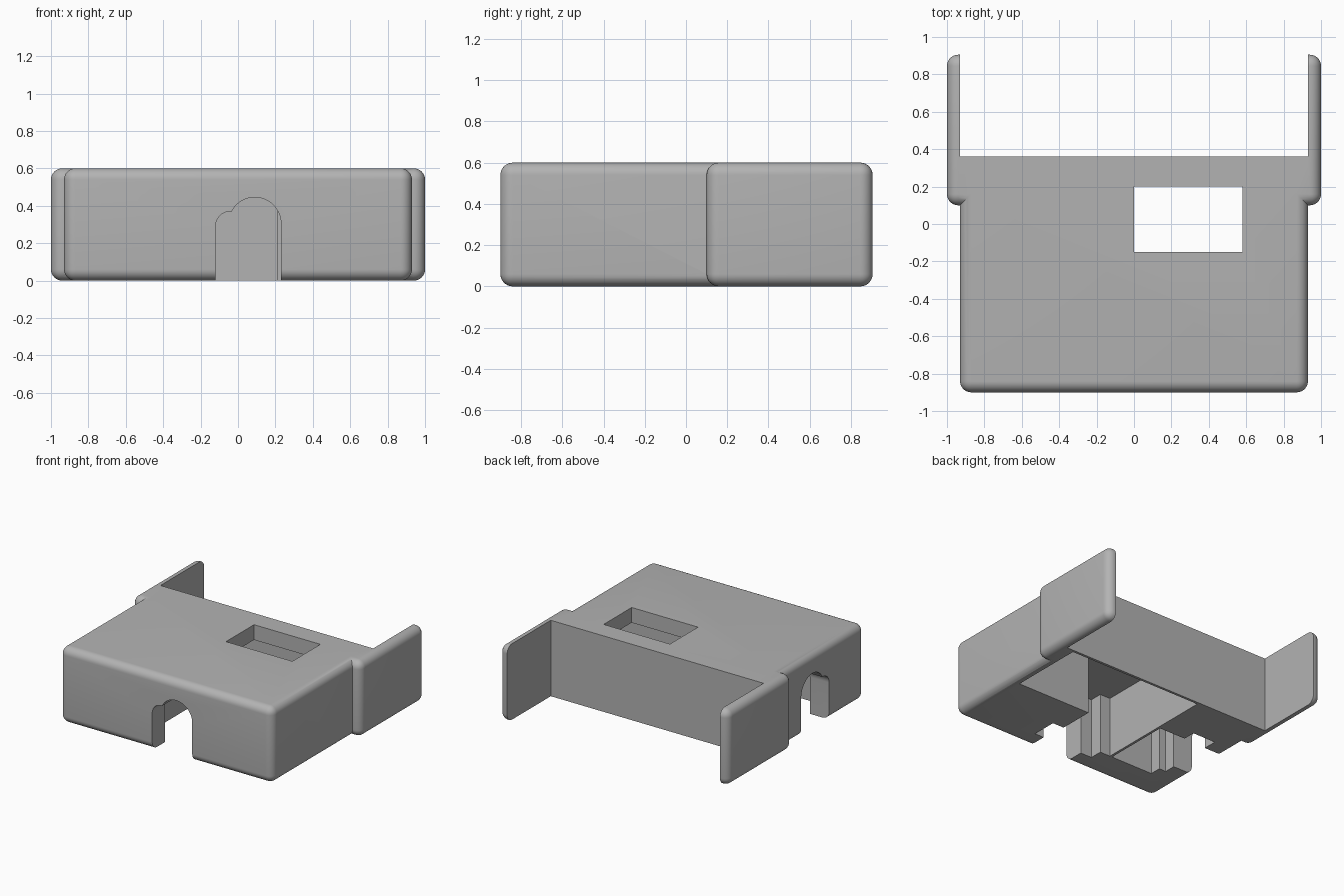
import bpy, bmesh, math
from mathutils import Vector

if "Cube" in bpy.data.objects:
    bpy.data.objects.remove(bpy.data.objects["Cube"], do_unlink=True)

HEIGHT = 0.6
CEILING = 0.48

# One plain grey plastic
grey = bpy.data.materials.new("grey plastic")
grey.use_nodes = True
colour = (0.45, 0.45, 0.45, 1)
grey.diffuse_color = colour
grey.node_tree.nodes["Principled BSDF"].inputs["Base Color"].default_value = colour


def finish(name, bm):
    bmesh.ops.recalc_face_normals(bm, faces=bm.faces)
    mesh = bpy.data.meshes.new(name)
    bm.to_mesh(mesh)
    bm.free()
    mesh.materials.append(grey)
    obj = bpy.data.objects.new(name, mesh)
    bpy.context.collection.objects.link(obj)
    return obj


def box(name, x, y, z, radius=0):
    bm = bmesh.new()
    bmesh.ops.create_cube(bm, size=1)
    for v in bm.verts:
        v.co = Vector([(r[0] + r[1]) / 2 + c * (r[1] - r[0]) for r, c in zip((x, y, z), v.co)])
    if radius:
        bmesh.ops.bevel(bm, geom=bm.edges[:], offset=radius, segments=8,
                        profile=0.5, affect='EDGES')
    return finish(name, bm)


def extrude_outline(name, points, depth):
    bm = bmesh.new()
    face = bm.faces.new([bm.verts.new(p) for p in points])
    moved = bmesh.ops.extrude_face_region(bm, geom=[face])["geom"]
    bmesh.ops.translate(bm, vec=depth, verts=[g for g in moved if isinstance(g, bmesh.types.BMVert)])
    return finish(name, bm)


def combine(target, other, operation):
    mod = target.modifiers.new(operation.lower(), 'BOOLEAN')
    mod.operation = operation
    mod.solver = 'EXACT'
    mod.object = other
    bpy.context.view_layer.objects.active = target
    bpy.ops.object.modifier_apply(modifier=mod.name)
    bpy.data.objects.remove(other, do_unlink=True)


def arch_outline():
    # Large round arch with a smaller shoulder arch beside it
    pts = [(-0.12, -0.1), (0.23, -0.1)]
    big, small = (0.09, 0.305, 0.14), (-0.04, 0.29, 0.08)
    for i in range(25):
        a = math.radians(145 * i / 24)
        pts.append((big[0] + big[2] * math.cos(a), big[1] + big[2] * math.sin(a)))
    for i in range(13):
        a = math.radians(85 + 95 * i / 12)
        pts.append((small[0] + small[2] * math.cos(a), small[1] + small[2] * math.sin(a)))
    return pts


# Rounded main housing and the wider rounded rear clasp
housing = box("cover_housing", (-0.93, 0.93), (-0.9, 0.5), (0, HEIGHT), 0.06)
combine(housing, box("rear_clasp", (-1, 1), (0.1, 0.905), (0, HEIGHT), 0.06), 'UNION')

# Space between the two rear wings
combine(housing, box("rear_gap", (-0.93, 0.93), (0.36, 1.2), (-0.2, 0.8)), 'DIFFERENCE')

# Compartments open to the underside, with a thin divider left between them
below = (-0.1, CEILING)
cavities = [
    ("main_bay", (-0.31, 0.86), (-0.26, 0.34), below),
    ("front_bay", (-0.31, 0.21), (-0.64, -0.2), below),
    ("side_bay", (-0.7, -0.33), (-0.64, -0.1), below),
    ("front_slot", (-0.22, 0.31), (-0.74, -0.54), below),
    ("side_slot", (-0.76, -0.56), (-0.55, 0), below),
    ("top_window", (0, 0.58), (-0.15, 0.2), (0.3, 0.8)),
]
for cavity in cavities:
    combine(housing, box(*cavity), 'DIFFERENCE')

# Cable openings through the front and the right wall
outline = arch_outline()
front_arch = extrude_outline("front_arch", [(u, -1.0, w) for u, w in outline], (0, 0.45, 0))
combine(housing, front_arch, 'DIFFERENCE')
side_arch = extrude_outline("side_arch", [(-1.05, u - 0.34, w) for u, w in outline], (0.6, 0, 0))
combine(housing, side_arch, 'DIFFERENCE')

# Smooth rounded edges, crisp cut edges
bpy.ops.object.select_all(action='DESELECT')
housing.select_set(True)
bpy.context.view_layer.objects.active = housing
bpy.ops.object.shade_smooth_by_angle(angle=math.radians(30))
